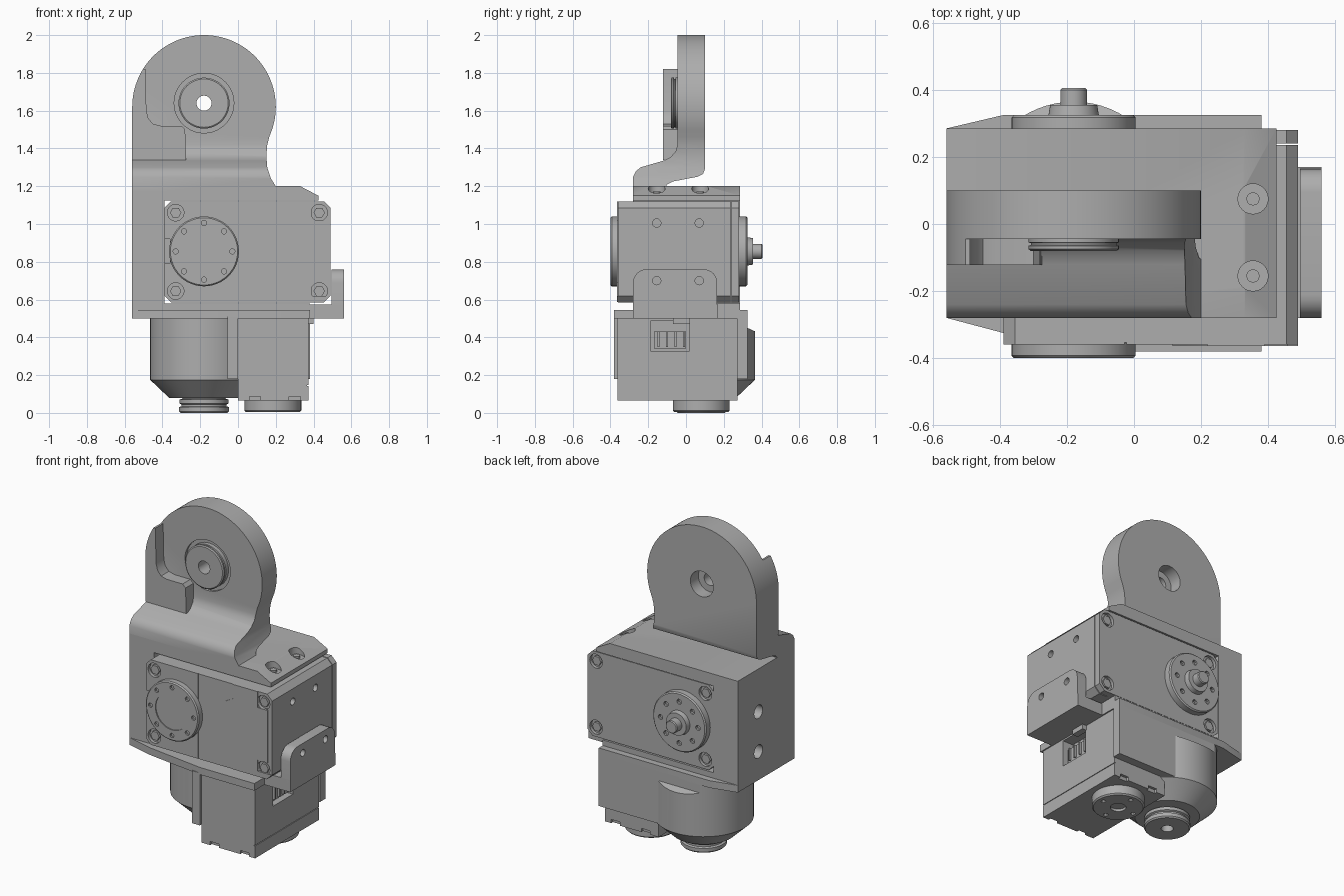
import bpy, bmesh, math
from mathutils import Vector

old = bpy.data.objects.get("Cube")
if old:
    bpy.data.objects.remove(old, do_unlink=True)

grey = bpy.data.materials.new("machine_grey")
grey.use_nodes = True
grey.diffuse_color = (0.42, 0.42, 0.42, 1)
grey.node_tree.nodes["Principled BSDF"].inputs["Base Color"].default_value = (0.42, 0.42, 0.42, 1)


def place(axis, a, b, h):
    """Map plane coordinates plus height along an axis to 3D."""
    return {"x": (h, a, b), "y": (a, h, b), "z": (a, b, h)}[axis]


def finish(name, bm):
    bmesh.ops.recalc_face_normals(bm, faces=bm.faces)
    mesh = bpy.data.meshes.new(name)
    bm.to_mesh(mesh)
    bm.free()
    mesh.materials.append(grey)
    ob = bpy.data.objects.new(name, mesh)
    bpy.context.collection.objects.link(ob)
    return ob


def prism(name, pts, axis, lo, hi):
    bm = bmesh.new()
    rings = [[bm.verts.new(place(axis, a, b, h)) for a, b in pts] for h in (lo, hi)]
    bm.faces.new(rings[0])
    bm.faces.new(rings[1])
    n = len(pts)
    for i in range(n):
        j = (i + 1) % n
        bm.faces.new((rings[0][i], rings[0][j], rings[1][j], rings[1][i]))
    return finish(name, bm)


def box(name, x, y, z):
    return prism(name, [(x[0], y[0]), (x[1], y[0]), (x[1], y[1]), (x[0], y[1])], "z", *z)


def lathe(name, axis, centre, profile, n=48):
    """Solid of revolution from (height, radius) pairs."""
    bm = bmesh.new()
    rings = []
    for h, r in profile:
        rings.append([bm.verts.new(place(axis, centre[0] + r * math.cos(t), centre[1] + r * math.sin(t), h))
                      for t in (2 * math.pi * i / n for i in range(n))])
    for p, q in zip(rings, rings[1:]):
        for i in range(n):
            j = (i + 1) % n
            bm.faces.new((p[i], p[j], q[j], q[i]))
    bm.faces.new(rings[0])
    bm.faces.new(rings[-1])
    return finish(name, bm)


def rod(axis, centre, lo, hi, r, n=20):
    return lathe("cutter", axis, centre, [(lo, r), (hi, r)], n)


def boolean(ob, others, op="DIFFERENCE"):
    bpy.context.view_layer.objects.active = ob
    for other in others:
        mod = ob.modifiers.new("cut", "BOOLEAN")
        mod.operation, mod.solver, mod.object = op, "EXACT", other
        bpy.ops.object.modifier_apply(modifier=mod.name)
        bpy.data.objects.remove(other, do_unlink=True)


def circle(centre, r, n):
    return [(centre[0] + r * math.cos(t), centre[1] + r * math.sin(t))
            for t in (2 * math.pi * i / n for i in range(n))]


def chamfered(x0, x1, z0, z1, c):
    return [(x0 + c, z0), (x1 - c, z0), (x1, z0 + c), (x1, z1 - c),
            (x1 - c, z1), (x0 + c, z1), (x0, z1 - c), (x0, z0 + c)]


# Upper arm plate: front outline crossed with the stepped side profile
hub = (-0.18, 1.62)
outline = [(hub[0] + 0.38 * math.cos(math.radians(a)), hub[1] + 0.38 * math.sin(math.radians(a)))
           for a in range(-18, 181, 3)]
outline += [(-0.56, 1.17), (0.22, 1.17), (0.2, 1.2), (0.175, 1.24), (0.155, 1.3),
            (0.15, 1.36), (0.155, 1.42), (0.165, 1.46)]
side = [(-0.28, 1.17), (-0.28, 1.25), (-0.265, 1.28), (-0.24, 1.3), (-0.12, 1.335), (-0.08, 1.355),
        (-0.055, 1.385), (-0.045, 1.42), (-0.045, 2.1), (0.1, 2.1), (0.1, 1.29), (0.09, 1.265),
        (0.06, 1.25), (-0.07, 1.225), (-0.1, 1.21), (-0.12, 1.17)]
arm = prism("arm_plate", outline, "y", -0.4, 0.2)
boolean(arm, [prism("cutter", side, "x", -0.7, 0.4)], "INTERSECT")
pivot = (-0.18, 1.64)
boolean(arm, [rod("y", pivot, -0.1, -0.03, 0.158, 48), rod("y", pivot, -0.1, 0.2, 0.04),
              rod("y", pivot, 0.02, 0.2, 0.08, 32)])

# Raised stop on the arm, trimmed to the rounded edge
stop_curve = [(-0.49, 1.82), (-0.485, 1.6), (-0.475, 1.56), (-0.45, 1.53), (-0.41, 1.52),
              (-0.3, 1.52), (-0.28, 1.5), (-0.275, 1.34), (-0.6, 1.34), (-0.6, 1.82)]
stop = prism("arm_stop", stop_curve, "y", -0.122, -0.04)
boolean(stop, [prism("cutter", outline, "y", -0.3, 0.1)], "INTERSECT")

# Pivot bearing
bearing = lathe("pivot_bearing", "y", pivot,
                [(-0.02, 0.135), (-0.055, 0.135), (-0.057, 0.128), (-0.063, 0.128),
                 (-0.065, 0.135), (-0.075, 0.135), (-0.08, 0.128)])
boolean(bearing, [rod("y", pivot, -0.2, 0.1, 0.04)])

# Main bracket: left wall and chamfered top, wrapped round the main servo
frame = prism("main_bracket", [(-0.56, 0.5), (-0.39, 0.5), (-0.39, 1.125), (0.425, 1.125),
                               (0.425, 1.15), (0.33, 1.2), (-0.56, 1.2)], "y", -0.28, 0.285)
cuts = []
for y in (-0.155, 0.075):
    cuts += [rod("z", (0.355, y), 1.155, 1.3, 0.045, 24)]
for z in (0.68, 0.93):
    cuts += [rod("x", (0.08, z), -0.6, -0.47, 0.042, 24)]
boolean(frame, cuts)
for y in (-0.155, 0.075):
    lathe("top_screw", "z", (0.355, y), [(1.15, 0.02), (1.172, 0.02)], 12)

# Bracket floor and side tab
prism("bracket_floor", [(-0.56, -0.28), (-0.39, -0.325), (0.0, -0.38), (0.38, -0.38), (0.38, 0.325),
                        (-0.39, 0.325), (-0.56, 0.285)], "z", 0.5, 0.545)
box("floor_riser", (-0.56, 0.38), (-0.28, 0.285), (0.54, 0.58))
box("tab_foot", (0.37, 0.56), (-0.28, 0.17), (0.5, 0.575))
tab = [(-0.28, 0.5), (0.165, 0.5), (0.165, 0.68)]
tab += [(0.095 + 0.07 * math.cos(math.radians(a)), 0.69 + 0.07 * math.sin(math.radians(a))) for a in range(15, 91, 15)]
tab += [(-0.21 + 0.07 * math.cos(math.radians(a)), 0.69 + 0.07 * math.sin(math.radians(a))) for a in range(90, 181, 15)]
tab_ob = prism("side_tab", tab, "x", 0.495, 0.56)
boolean(tab_ob, [rod("x", (y, 0.7), 0.4, 0.7, 0.022) for y in (-0.155, 0.07)])

# Main servo body with corner screws and side holes
servo = prism("main_servo", chamfered(-0.39, 0.49, 0.585, 1.12, 0.035), "y", -0.36, 0.28)
corners = [(x, z) for x in (-0.33, 0.43) for z in (0.645, 1.06)]
cuts = []
for c in corners:
    cuts += [rod("y", c, -0.5, -0.34, 0.044), rod("y", c, 0.26, 0.4, 0.044)]
cuts += [rod("x", (y, z), 0.46, 0.6, 0.022) for y in (-0.155, 0.07) for z in (0.7, 1.005)]
cuts += [box("cutter", (-0.028, -0.022), (-0.5, -0.354), (0.5, 1.2)),
         box("cutter", (-0.45, -0.36), (-0.5, -0.3), (0.79, 0.92)),
         box("cutter", (0.4, 0.6), (0.235, 0.24), (0.5, 1.2))]
boolean(servo, cuts)
for i, c in enumerate(corners):
    lathe("servo_screw_front", "y", c, [(-0.33, 0.03), (-0.355, 0.03)], 6)
    lathe("servo_screw_back", "y", c, [(0.25, 0.03), (0.275, 0.03)], 6)
prism("servo_cover", [(0.49, 0.62), (0.455, 0.586), (0.22, 0.586), (0.22, 0.66), (0.115, 0.76), (0.115, 0.94),
                      (0.165, 1.0), (0.22, 1.03), (0.22, 1.12), (0.39, 1.12), (0.39, 1.02),
                      (0.46, 1.02), (0.46, 0.69), (0.39, 0.69), (0.39, 0.62)], "y", -0.364, -0.35)

# Servo output horns with bolt circles
axle = (-0.18, 0.855)
front_horn = lathe("front_horn", "y", axle, [(-0.35, 0.185), (-0.393, 0.185), (-0.4, 0.178)])
boolean(front_horn, [rod("y", p, -0.5, -0.385, 0.014, 10) for p in circle(axle, 0.15, 8)])
boolean(front_horn, [rod("y", axle, -0.5, -0.394, 0.115, 40)])
back_horn = lathe("back_horn", "y", axle, [(0.27, 0.185), (0.318, 0.185), (0.325, 0.178), (0.325, 0.075),
                                           (0.355, 0.07), (0.355, 0.04), (0.4, 0.04), (0.405, 0.035)])
boolean(back_horn, [rod("y", p, 0.305, 0.4, 0.016, 10) for p in circle(axle, 0.13, 8)])

# Round lower housing with tapered bottom, trimmed behind under the floor
low = (-0.18, 0.08)
housing = lathe("lower_housing", "z", low, [(0.08, 0.185), (0.175, 0.285), (0.505, 0.285)], 64)
boolean(housing, [prism("cutter", [(0.325, 0.6), (0.325, 0.45), (0.38, 0.425), (0.5, 0.425), (0.5, 0.6)],
                        "x", -0.6, 0.3)])
spindle = lathe("lower_spindle", "z", low,
                [(0.1, 0.115), (0.075, 0.115), (0.07, 0.13), (0.05, 0.13), (0.045, 0.12), (0.035, 0.12),
                 (0.03, 0.132), (0.008, 0.132), (0, 0.125)])
boolean(spindle, [rod("z", low, -0.1, 0.06, 0.035)])

# Walls joining the housing to the lower servo
box("housing_back_wall", (-0.18, 0.38), (0.27, 0.325), (0.18, 0.51))
box("housing_divider", (-0.055, 0.0), (-0.38, 0.3), (0.18, 0.51))

# Lower servo with connector recess and bottom notches
lower = box("lower_servo", (0.0, 0.372), (-0.362, 0.272), (0.065, 0.505))
cuts = [box("cutter", (0.3, 0.5), (-0.185, 0.015), (0.325, 0.49))]
cuts += [box("cutter", (x - 0.03, x + 0.03), (y - 0.03, y + 0.03), (0, 0.088))
         for x in (0.09, 0.3) for y in (-0.375, 0.285)]
cuts += [box("cutter", (0.366, 0.5), (-0.5, 0.5), (0.143, 0.147))]
boolean(lower, cuts)
box("connector_body", (0.29, 0.35), (-0.17, 0.0), (0.34, 0.43))
for i in range(4):
    box("connector_pin", (0.34, 0.362), (-0.15 + i * 0.045, -0.14 + i * 0.045), (0.35, 0.43))
box("connector_plug", (0.36, 0.4), (-0.07, 0.02), (0.47, 0.51))
lower_axle = (0.185, 0.08)
lower_horn = lathe("lower_horn", "z", lower_axle, [(0.08, 0.15), (0.012, 0.15), (0.004, 0.142)])
boolean(lower_horn, [rod("z", p, -0.1, 0.02, 0.014, 10) for p in circle(lower_axle, 0.11, 4)]
        + [rod("z", lower_axle, -0.1, 0.02, 0.045, 24)])

# Smooth the round surfaces and keep the hard edges
bpy.ops.object.select_all(action="DESELECT")
for ob in bpy.context.scene.objects:
    if ob.type == "MESH" and grey.name in ob.data.materials:
        ob.select_set(True)
        bpy.context.view_layer.objects.active = ob
bpy.ops.object.shade_smooth_by_angle(angle=math.radians(30))
